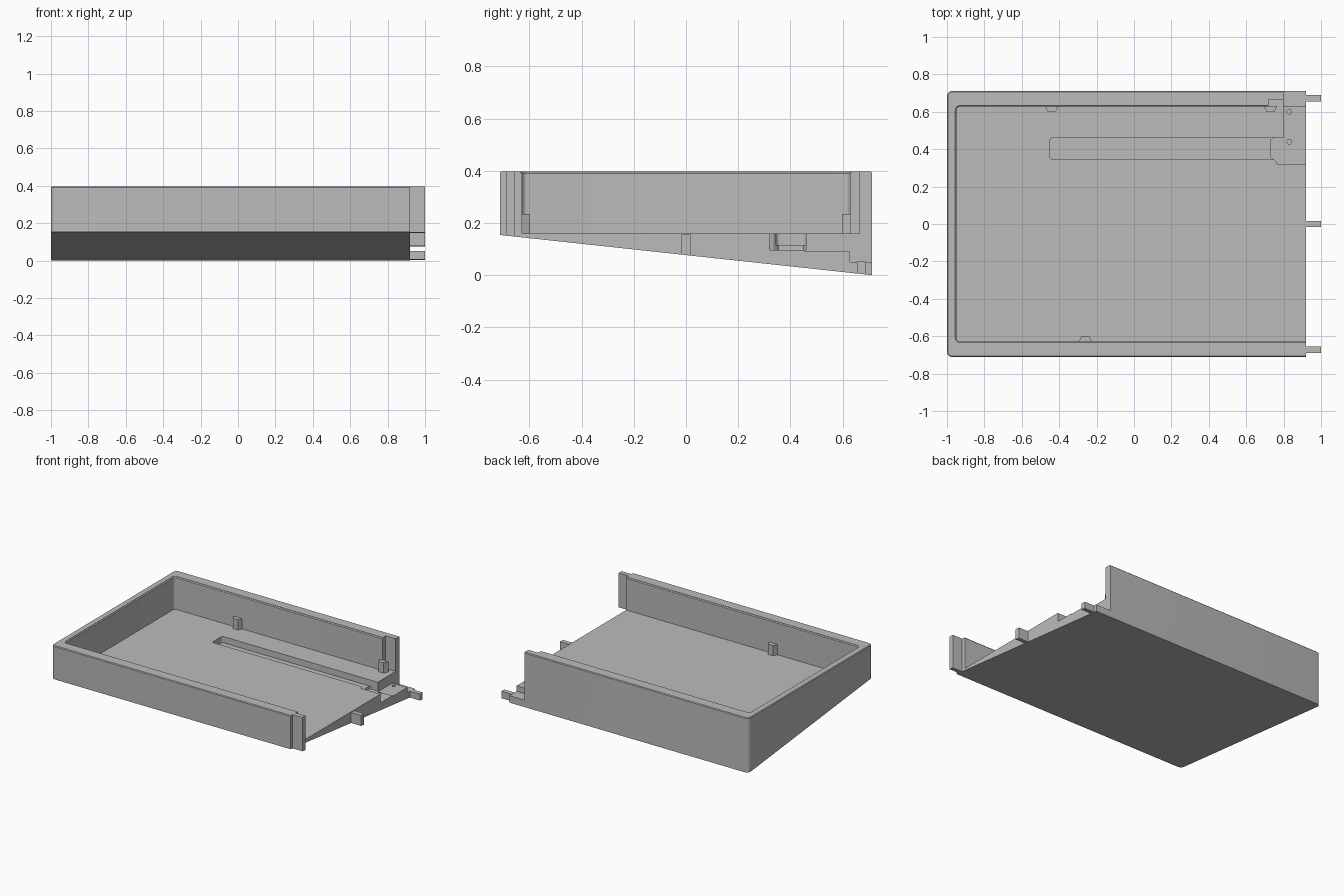
import bpy, bmesh
from math import cos, sin, pi

cube = bpy.data.objects.get("Cube")
if cube:
    bpy.data.objects.remove(cube)

grey = bpy.data.materials.new("plain grey")
grey.use_nodes = True
colour = (0.5, 0.5, 0.5, 1)
grey.diffuse_color = colour
grey.node_tree.nodes["Principled BSDF"].inputs["Base Color"].default_value = colour

HALF = 0.712      # half depth of the case
TOP = 0.397
FLOOR = 0.16
END = 0.92        # open end of the case
INNER = 0.628     # inner face of the long walls


def underside(x, y):
    """Sloping base: high at the front, on the ground at the back."""
    return 0.108 * (HALF - y)


def rounded(x0, x1, y0, y1, left=0.0, right=0.0, steps=6):
    """Rectangle outline with separate corner radii at each end."""
    corners = ((x1, y1, -1, -1, right), (x0, y1, 1, -1, left),
               (x0, y0, 1, 1, left), (x1, y0, -1, 1, right))
    pts = []
    for i, (x, y, sx, sy, r) in enumerate(corners):
        if r == 0:
            pts.append((x, y))
            continue
        for k in range(steps + 1):
            a = (i + k / steps) * pi / 2
            pts.append((x + sx * r + r * cos(a), y + sy * r + r * sin(a)))
    return pts


def loft(name, levels):
    """Join outlines stacked at given heights (number or function) into a solid."""
    bm = bmesh.new()
    rings = []
    for pts, z in levels:
        rings.append([bm.verts.new((x, y, z(x, y) if callable(z) else z))
                      for x, y in pts])
    n = len(rings[0])
    bm.faces.new(rings[0][::-1])
    bm.faces.new(rings[-1])
    for low, high in zip(rings, rings[1:]):
        for i in range(n):
            j = (i + 1) % n
            bm.faces.new((low[i], low[j], high[j], high[i]))
    bmesh.ops.recalc_face_normals(bm, faces=bm.faces)
    mesh = bpy.data.meshes.new(name)
    bm.to_mesh(mesh)
    bm.free()
    mesh.materials.append(grey)
    obj = bpy.data.objects.new(name, mesh)
    bpy.context.collection.objects.link(obj)
    return obj


def prism(name, pts, z0, z1):
    return loft(name, [(pts, z0), (pts, z1)])


def box(name, x0, x1, y0, y1, z0, z1):
    return prism(name, rounded(x0, x1, y0, y1), z0, z1)


def carve(target, cutter):
    """Subtract a helper solid and throw it away."""
    mod = target.modifiers.new("cut", "BOOLEAN")
    mod.operation = "DIFFERENCE"
    mod.solver = "EXACT"
    mod.object = cutter
    bpy.context.view_layer.update()
    graph = bpy.context.evaluated_depsgraph_get()
    mesh = bpy.data.meshes.new_from_object(target.evaluated_get(graph))
    target.modifiers.clear()
    target.data = mesh
    bpy.data.objects.remove(cutter)


# Wedge-shaped case with a softened upper rim
e = 0.005
outline = rounded(-1, END, -HALF, HALF, left=0.03)
rim = rounded(-1 + e, END, -HALF + e, HALF - e, left=0.03 - e)
case = loft("case_body", [(outline, underside), (outline, TOP - e), (rim, TOP)])

# Main cavity, open at one end, with a chamfered lip
cavity = rounded(-0.95, 1.1, -INNER, INNER, left=0.02)
lip = rounded(-0.956, 1.1, -INNER - 0.006, INNER + 0.006, left=0.026)
carve(case, loft("cavity", [(cavity, FLOOR), (cavity, TOP - 0.008),
                            (lip, TOP - 0.002), (lip, TOP + 0.1)]))

# Long channel in the floor, leading to a wider pocket at the open end
carve(case, prism("channel", rounded(-0.45, 0.75, 0.345, 0.46, left=0.015), 0.115, 0.3))
pocket = [(1.1, 0.46), (0.745, 0.46), (0.733, 0.45), (0.733, 0.355),
          (0.745, 0.345), (0.75, 0.345), (0.76, 0.335), (0.765, 0.32), (1.1, 0.32)]
carve(case, prism("pocket", pocket, 0.096, 0.3))

# Mounting ledge, shortened back wall and the recess in its inner face
carve(case, box("ledge_cut", 0.8, 1.1, 0.455, INNER + 0.01, 0.09, 0.6))
carve(case, box("wall_cut", 0.8, 1.1, INNER, 0.9, 0.05, 0.6))
carve(case, box("wall_recess", 0.72, 0.85, 0.6, 0.665, FLOOR, 0.6))

# Screw holes
for y in (0.44, 0.6):
    hole = [(0.83 + 0.013 * cos(i * pi / 8), y + 0.013 * sin(i * pi / 8))
            for i in range(16)]
    carve(case, prism("screw_hole", hole, 0.06, 0.2))

# Tapered retaining clips on the inner walls
for name, x, side in (("back_clip_right", -0.44, 1), ("back_clip_left", 0.73, 1),
                      ("front_clip", -0.26, -1)):
    wall = side * (INNER + 0.004)
    tip = side * (INNER - 0.03)
    prism(name, [(x - 0.036, wall), (x - 0.02, tip), (x + 0.02, tip), (x + 0.036, wall)],
          FLOOR - 0.002, 0.235)

# Joining tabs on the open end
for name, y, top in (("front_tab", -0.673, TOP), ("centre_tab", 0, FLOOR - 0.005),
                     ("back_tab", 0.673, 0.052)):
    box(name, END - 0.002, 1, y - 0.017, y + 0.017, underside, top)

# Crisp shading with smooth rounded corners
for obj in bpy.context.scene.objects:
    obj.select_set(obj.type == "MESH")
bpy.context.view_layer.objects.active = case
bpy.ops.object.shade_smooth_by_angle(angle=pi / 9)
